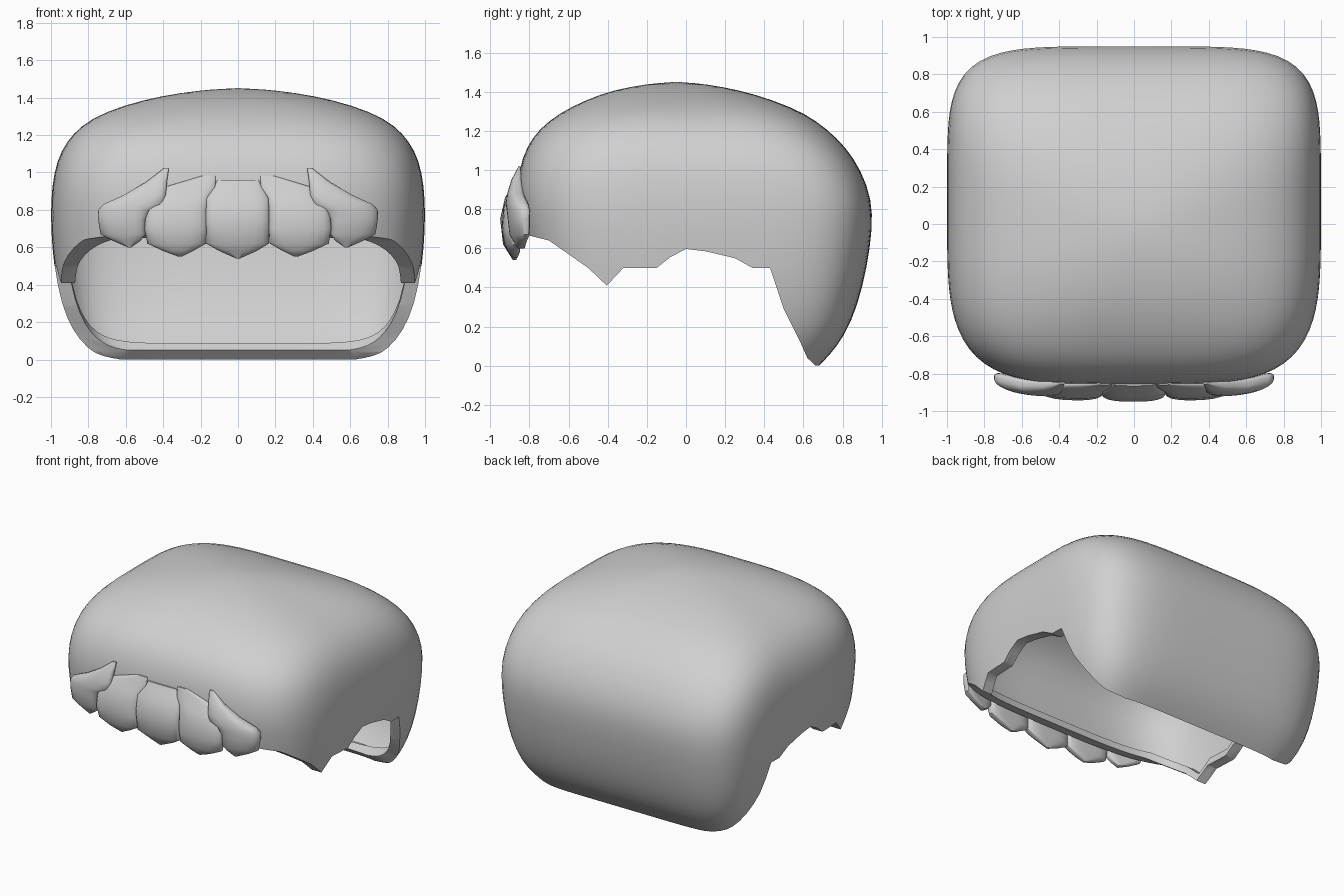
import bpy, bmesh, math

cube = bpy.data.objects.get("Cube")
if cube:
    bpy.data.objects.remove(cube, do_unlink=True)

grey = bpy.data.materials.new("light_grey")
grey.use_nodes = True
grey.diffuse_color = (0.63, 0.63, 0.63, 1)
grey.node_tree.nodes["Principled BSDF"].inputs["Base Color"].default_value = (0.63, 0.63, 0.63, 1)


def add_object(name, bm):
    bmesh.ops.recalc_face_normals(bm, faces=bm.faces)
    mesh = bpy.data.meshes.new(name)
    bm.to_mesh(mesh)
    bm.free()
    mesh.materials.append(grey)
    obj = bpy.data.objects.new(name, mesh)
    bpy.context.collection.objects.link(obj)
    return obj


def activate(obj):
    bpy.ops.object.select_all(action='DESELECT')
    obj.select_set(True)
    bpy.context.view_layer.objects.active = obj


def apply_modifier(obj, kind, **settings):
    mod = obj.modifiers.new(kind.title(), kind)
    for key, value in settings.items():
        setattr(mod, key, value)
    activate(obj)
    bpy.ops.object.modifier_apply(modifier=mod.name)


def smooth(obj, angle):
    activate(obj)
    bpy.ops.object.shade_smooth_by_angle(angle=math.radians(angle))


def bridge(bm, rings):
    for low, high in zip(rings, rings[1:]):
        for i in range(len(low)):
            j = (i + 1) % len(low)
            bm.faces.new((low[i], low[j], high[j], high[i]))


def ring(bm, z, x_mid, x_half, y_front, y_mid, y_back, power_front, power_back, count):
    """Rounded-square outline with separate front and back halves."""
    verts = []
    for i in range(count):
        a = math.tau * i / count
        c, s = math.cos(a), math.sin(a)
        n = power_front if s < 0 else power_back
        r = (abs(c) ** n + abs(s) ** n) ** (-1 / n)
        depth = y_mid - y_front if s < 0 else y_back - y_mid
        verts.append(bm.verts.new((x_mid + x_half * c * r, y_mid + depth * s * r, z)))
    return verts


def trim(obj, operation, outline):
    """Boolean with a side-view outline extruded across the model."""
    bm = bmesh.new()
    sides = [[bm.verts.new((x, y, z)) for y, z in outline] for x in (-2, 2)]
    bridge(bm, sides)
    for side in sides:
        bm.faces.new(side)
    cutter = add_object("hairline_cutter", bm)
    cutter.hide_render = True
    apply_modifier(obj, 'BOOLEAN', operation=operation, solver='EXACT', object=cutter)
    bpy.data.objects.remove(cutter, do_unlink=True)
    smooth(obj, 50)


# Hair cap: height, half width, front, middle, back, corner squareness
levels = [
    (0.0, 0.78, -0.6, 0.1, 0.68, 8),
    (0.05, 0.83, -0.64, 0.1, 0.73, 7),
    (0.15, 0.895, -0.7, 0.1, 0.81, 6.2),
    (0.3, 0.95, -0.75, 0.1, 0.875, 5.6),
    (0.5, 0.985, -0.8, 0.1, 0.925, 5.3),
    (0.7, 1.0, -0.84, 0.1, 0.953, 5.2),
    (0.85, 1.0, -0.865, 0.1, 0.95, 5.2),
    (1.0, 0.985, -0.855, 0.08, 0.895, 5),
    (1.12, 0.945, -0.815, 0.04, 0.815, 4.7),
    (1.21, 0.88, -0.75, 0.0, 0.72, 4.4),
    (1.29, 0.785, -0.65, -0.02, 0.61, 4),
    (1.36, 0.61, -0.51, -0.04, 0.44, 3.5),
    (1.41, 0.41, -0.37, -0.05, 0.27, 3),
    (1.44, 0.2, -0.2, -0.05, 0.1, 2.5),
]
bm = bmesh.new()
rings = [ring(bm, z, 0, w, f, m, b, n * 0.82, n, 64) for z, w, f, m, b, n in levels]
bridge(bm, rings)
crown = bm.verts.new((0, -0.05, 1.452))
for a, b in zip(rings[-1], rings[-1][1:] + rings[-1][:1]):
    bm.faces.new((a, b, crown))
cap = add_object("hair_cap", bm)
apply_modifier(cap, 'SUBSURF', levels=1)

# Turned-in lip that thickens the hairline
lip = bpy.data.objects.new("hairline_lip", cap.data.copy())
bpy.context.collection.objects.link(lip)
apply_modifier(lip, 'DISPLACE', strength=-0.008, mid_level=0)
apply_modifier(lip, 'SOLIDIFY', thickness=0.065, offset=-1)
apply_modifier(cap, 'SOLIDIFY', thickness=0.018, offset=-1)

# Hairline in side view: face opening, sideburns and ear arches
hairline = [
    (-2, 0.67), (-0.82, 0.67), (-0.7, 0.64), (-0.5, 0.5), (-0.405, 0.41),
    (-0.32, 0.5), (-0.15, 0.5), (-0.08, 0.555), (0, 0.597), (0.1, 0.585),
    (0.25, 0.55), (0.34, 0.5), (0.43, 0.5), (0.5, 0.29), (0.58, 0.13),
    (0.62, 0.04), (0.66, 0.003),
]
inner_edge = [(y + 0.05, z + 0.03) if y > 0.4 else (y + 0.01, z + 0.05) for y, z in hairline[:-1]]
trim(cap, 'DIFFERENCE', hairline + [(0.66, -1), (-2, -1)])
trim(lip, 'INTERSECT', hairline + [(0.66, -0.1), (0.85, -0.1), (0.85, 0.05)] + inner_edge[::-1])


# Fringe locks: height, left edge, right edge, front; they wrap around the brow
def lock(name, rows, side=1):
    bm = bmesh.new()
    loops = []
    for z, x0, x1, front in rows:
        back = min(-0.85, -0.82 - (0.66 - z) * 0.4)
        loops.append(ring(bm, z, side * (x0 + x1) / 2, (x1 - x0) / 2,
                          front, (front + back) / 2, back, 2.8, 3.5, 24))
    bridge(bm, loops)
    bm.faces.new(loops[0])
    bm.faces.new(loops[-1])
    for v in bm.verts:
        v.co.y += 0.22 * v.co.x ** 4
    smooth(add_object(name, bm), 50)


centre_rows = [
    (0.96, -0.11, 0.11, -0.865), (0.92, -0.13, 0.13, -0.885), (0.86, -0.172, 0.165, -0.925),
    (0.75, -0.175, 0.168, -0.95), (0.62, -0.17, 0.165, -0.935),
    (0.58, -0.1, 0.1, -0.91), (0.54, -0.01, 0.01, -0.885),
]
inner_rows = [
    (0.98, 0.12, 0.2, -0.86), (0.92, 0.12, 0.4, -0.885), (0.87, 0.155, 0.42, -0.91),
    (0.81, 0.165, 0.49, -0.935), (0.7, 0.165, 0.5, -0.945), (0.62, 0.17, 0.485, -0.93),
    (0.58, 0.24, 0.4, -0.91), (0.55, 0.3, 0.32, -0.885),
]
outer_rows = [
    (1.02, 0.37, 0.4, -0.86), (0.95, 0.38, 0.49, -0.9), (0.88, 0.385, 0.61, -0.925),
    (0.83, 0.395, 0.72, -0.935), (0.8, 0.46, 0.747, -0.937), (0.75, 0.495, 0.748, -0.935),
    (0.67, 0.495, 0.735, -0.925), (0.635, 0.52, 0.67, -0.905), (0.6, 0.57, 0.59, -0.885),
]
lock("fringe_centre", centre_rows)
for label, side in (("left", 1), ("right", -1)):
    lock("fringe_inner_" + label, inner_rows, side)
    lock("fringe_outer_" + label, outer_rows, side)
